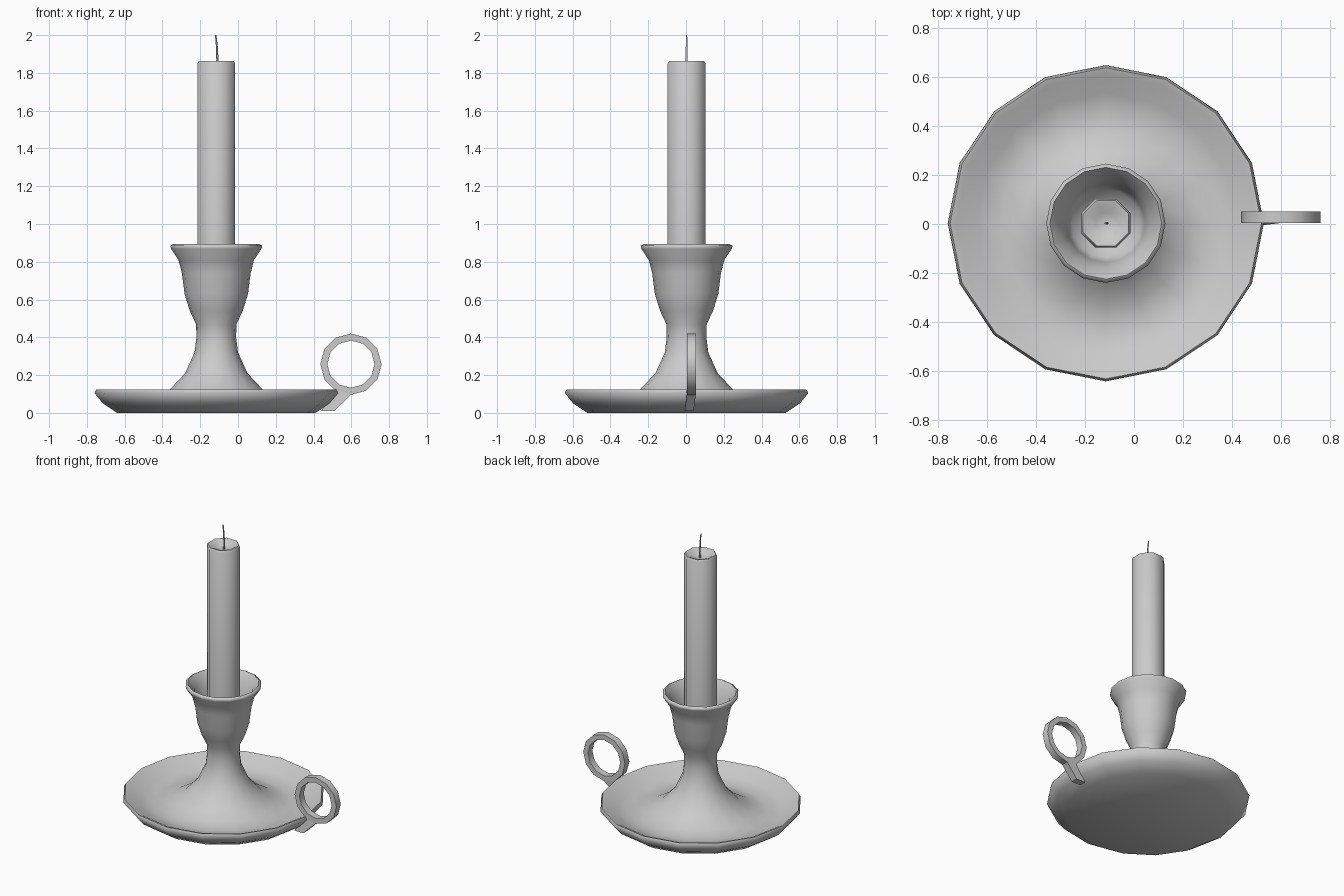
import bpy, bmesh
from math import sin, cos, radians, tau
from mathutils import Vector

AXIS = Vector((-0.115, 0.003, 0))

cube = bpy.data.objects.get("Cube")
if cube:
    bpy.data.objects.remove(cube, do_unlink=True)

grey = bpy.data.materials.new("plain grey")
grey.use_nodes = True
colour = (0.6, 0.6, 0.6, 1)
grey.diffuse_color = colour
grey.node_tree.nodes["Principled BSDF"].inputs["Base Color"].default_value = colour


def finish(name, bm, angle):
    bmesh.ops.recalc_face_normals(bm, faces=bm.faces)
    mesh = bpy.data.meshes.new(name)
    bm.to_mesh(mesh)
    bm.free()
    mesh.materials.append(grey)
    obj = bpy.data.objects.new(name, mesh)
    bpy.context.collection.objects.link(obj)
    bpy.ops.object.select_all(action='DESELECT')
    obj.select_set(True)
    bpy.context.view_layer.objects.active = obj
    bpy.ops.object.shade_smooth_by_angle(angle=radians(angle))
    return obj


def sweep(bm, rings, cyclic=False):
    """Bridge successive vertex rings; cap the ends unless cyclic."""
    rows = [[bm.verts.new(p) for p in ring] for ring in rings]
    n = len(rows[0])
    pairs = list(zip(rows, rows[1:])) + ([(rows[-1], rows[0])] if cyclic else [])
    for a, b in pairs:
        for i in range(n):
            j = (i + 1) % n
            bm.faces.new((a[i], a[j], b[j], b[i]))
    if not cyclic:
        bm.faces.new(rows[0])
        bm.faces.new(rows[-1])


def circle(centre, r, sides, turn=0.0):
    return [centre + Vector((r * cos(tau * (i + turn) / sides),
                             r * sin(tau * (i + turn) / sides), 0))
            for i in range(sides)]


def lathe(name, profile, sides, turn=0.0, angle=60):
    bm = bmesh.new()
    sweep(bm, [circle(AXIS + Vector((0, 0, z)), r, sides, turn) for r, z in profile])
    return finish(name, bm, angle)


# Dish, stem and cup turned as one piece
lathe("candle_holder", [
    (0.02, 0), (0.525, 0), (0.60, 0.05), (0.645, 0.105), (0.635, 0.125),
    (0.61, 0.117), (0.53, 0.07), (0.43, 0.05), (0.34, 0.07), (0.245, 0.125),
    (0.165, 0.21), (0.115, 0.32), (0.105, 0.40), (0.107, 0.47), (0.14, 0.54),
    (0.168, 0.63), (0.182, 0.74), (0.20, 0.81), (0.24, 0.87), (0.243, 0.885),
    (0.228, 0.893), (0.185, 0.84), (0.16, 0.74), (0.14, 0.64), (0.02, 0.60)],
    16, angle=80)

# Candle with a melted hollow on top
lathe("candle", [(0.108, 0.60), (0.108, 1.85), (0.10, 1.863), (0.085, 1.86),
                 (0.045, 1.835), (0.01, 1.83)], 8, turn=0.5)

# Bent wick
bm = bmesh.new()
path = [(0.004, 1.82, 0.006), (0.006, 1.87, 0.006), (0.003, 1.94, 0.005), (-0.003, 2.0, 0.004)]
sweep(bm, [circle(AXIS + Vector((x, 0, z)), r, 6) for x, z, r in path])
finish("wick", bm, 60)

# Finger ring
HUB, OUTER, INNER = Vector((0.598, 0, 0.258)), 0.162, 0.125
FRONT, BACK = 0.004, 0.052


def ring_point(r, y, i):
    a = tau * i / 12
    return HUB + Vector((r * cos(a), y, r * sin(a)))


bm = bmesh.new()
section = [(OUTER, FRONT), (OUTER, BACK), (INNER, BACK), (INNER, FRONT)]
sweep(bm, [[ring_point(r, y, i) for r, y in section] for i in range(12)], cyclic=True)
finish("finger_ring", bm, 40)

# Strut joining the ring to the underside of the dish
bm = bmesh.new()
top = [ring_point(OUTER, y, i) for i, y in ((8, FRONT), (9, FRONT), (9, BACK), (8, BACK))]
foot = [Vector((x, y - 0.011, 0.01))
        for x, y in ((0.44, FRONT), (0.51, FRONT), (0.51, BACK), (0.44, BACK))]
sweep(bm, [foot, top])
finish("ring_strut", bm, 40)
